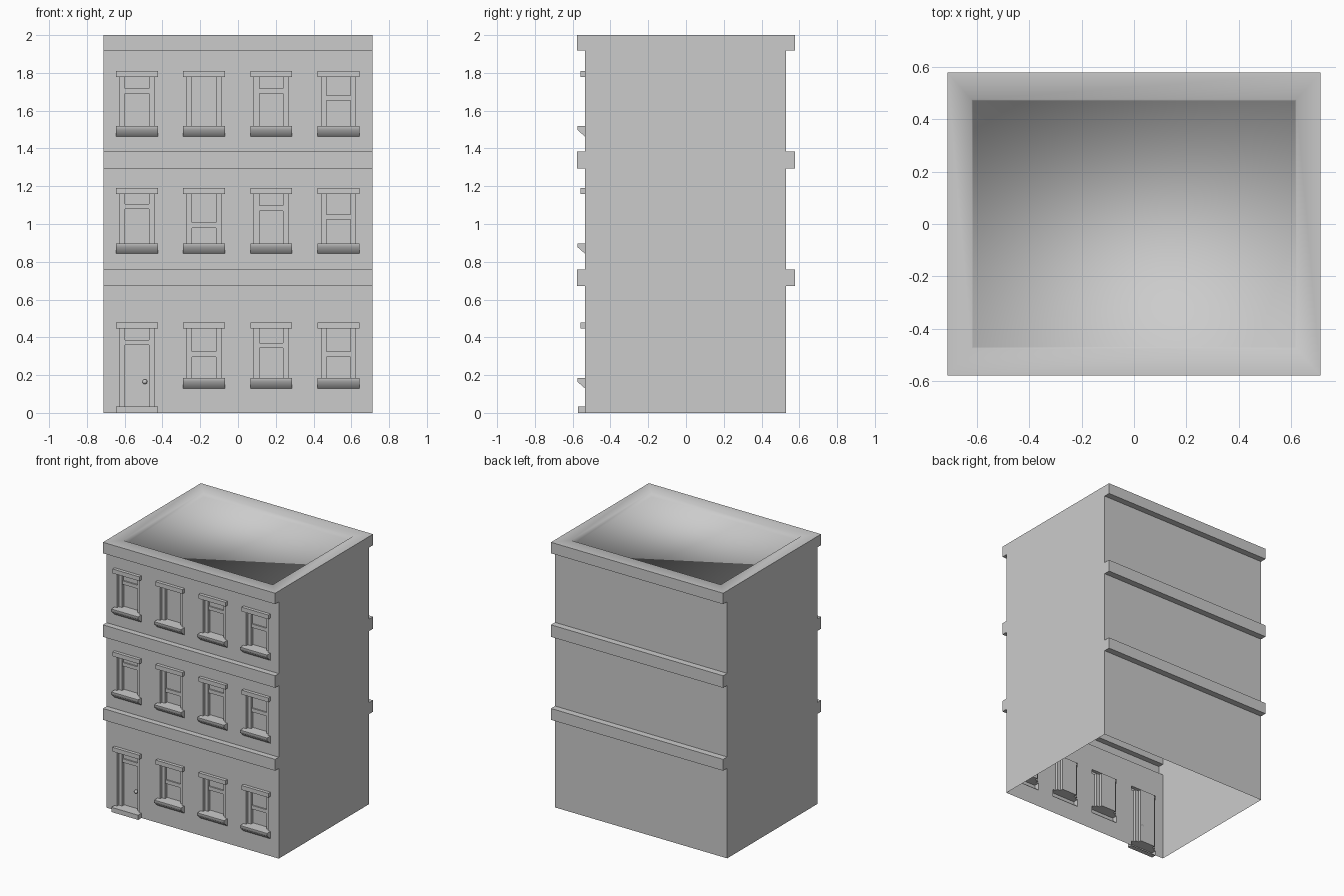
import bpy, bmesh, math

if "Cube" in bpy.data.objects:
    bpy.data.objects.remove(bpy.data.objects["Cube"])

HX, FRONT, BACK, BAND = 0.712, -0.535, 0.53, 0.578   # half width, wall planes, band reach
mat = bpy.data.materials.new("stone grey")
mat.diffuse_color = (0.6, 0.6, 0.6, 1)
mat.use_nodes = True
mat.node_tree.nodes["Principled BSDF"].inputs["Base Color"].default_value = mat.diffuse_color


def finish(name, bm, smooth=None):
    me = bpy.data.meshes.new(name)
    bm.to_mesh(me)
    bm.free()
    me.materials.append(mat)
    ob = bpy.data.objects.new(name, me)
    bpy.context.collection.objects.link(ob)
    if smooth:
        bpy.context.view_layer.objects.active = ob
        ob.select_set(True)
        bpy.ops.object.shade_smooth_by_angle(angle=math.radians(smooth))
        ob.select_set(False)
    return ob


def face(bm, pts):
    return bm.faces.new([bm.verts.new(p) for p in pts])


def front_rect(bm, x0, x1, z0, z1, y):
    face(bm, [(x0, y, z0), (x1, y, z0), (x1, y, z1), (x0, y, z1)])


def relief(bm, x0, x1, profile):
    """Hollow-backed moulding: a (y, z) profile running along x, from top to bottom."""
    a = [bm.verts.new((x0, y, z)) for y, z in profile]
    b = [bm.verts.new((x1, y, z)) for y, z in profile]
    for i in range(len(profile) - 1):
        bm.faces.new((a[i], a[i + 1], b[i + 1], b[i]))
    bm.faces.new(a[::-1])
    bm.faces.new(b)


def block(bm, x0, x1, z0, z1, y_out, y_in):
    relief(bm, x0, x1, [(y_in, z1), (y_out, z1), (y_out, z0), (y_in, z0)])


def reveal(bm, x0, x1, z0, z1, y0, y1):
    """Inward-facing sides of a recess."""
    c = [(x0, z0), (x1, z0), (x1, z1), (x0, z1)]
    for (xa, za), (xb, zb) in zip(c, c[1:] + c[:1]):
        face(bm, [(xa, y0, za), (xb, y0, zb), (xb, y1, zb), (xa, y1, za)])


# Storey layout
bands = [(0.673, 0.758), (1.293, 1.383), (1.918, 2.0)]
walls = [(0.0, 0.673), (0.758, 1.293), (1.383, 1.918)]
sills = [0.13, 0.843, 1.463]
columns = [-0.535 + 0.3555 * i for i in range(4)]
LINTEL, JAMB, PANE = 0.111, 0.09, 0.063
rails = [[0.36, 0.297, 0.344, 0.297], [1.08, 0.98, 1.07, 1.023], [1.69, None, 1.69, 1.653]]

# Shell: side walls, back wall and projecting bands, open underneath
bm = bmesh.new()


def outline(wall, out):
    pts = [(wall, 0.0)]
    for z0, z1 in bands:
        pts += [(wall, z0), (out, z0), (out, z1)]
        if z1 < 2:
            pts.append((wall, z1))
    return pts


front, back = outline(FRONT, -BAND), outline(BACK, BAND)
for x, flip in ((-HX, 1), (HX, -1)):
    ring = [(x, y, z) for y, z in front + back[::-1]]
    face(bm, ring[::flip])
for prof, flip, wall in ((front, 1, FRONT), (back, -1, None)):
    for (ya, za), (yb, zb) in zip(prof, prof[1:]):
        if ya == yb == wall:
            continue
        face(bm, [(-HX, ya, za), (HX, ya, za), (HX, yb, zb), (-HX, yb, zb)][::flip])
finish("building_shell", bm)

# Roof: flat rim around a shallow sunken deck, softly shaded
bm = bmesh.new()
loops = []
for hx, hy, z in ((HX, BAND, 2.0), (0.62, 0.475, 2.0), (0.615, 0.47, 1.965)):
    loops.append([bm.verts.new((sx * hx, sy * hy, z))
                  for sx, sy in ((-1, -1), (1, -1), (1, 1), (-1, 1))])
for lo, hi in zip(loops, loops[1:]):
    for i in range(4):
        j = (i + 1) % 4
        bm.faces.new((lo[i], lo[j], hi[j], hi[i]))
bm.faces.new(loops[-1])
for f in bm.faces:
    f.smooth = True
finish("roof", bm)

# Front wall, with openings left out
bm = bmesh.new()
for s, (z0, z1) in enumerate(walls):
    lo, hi = sills[s], sills[s] + 0.348
    xs = [-HX] + [c + d for c in columns for d in (-LINTEL, -JAMB, JAMB, LINTEL)] + [HX]
    zs = sorted({z0, lo, lo + 0.055, hi - 0.032, hi, z1, *([0.035] if s == 0 else [])})
    for xa, xb in zip(xs, xs[1:]):
        for za, zb in zip(zs, zs[1:]):
            x, z = (xa + xb) / 2, (za + zb) / 2
            col = min(range(4), key=lambda i: abs(columns[i] - x))
            d = abs(columns[col] - x)
            door = s == 0 and col == 0
            bottom, ledge = (0, 0.035) if door else (lo, lo + 0.055)
            trim = bottom < z < ledge or hi - 0.032 < z < hi
            if (trim and d < LINTEL) or (bottom < z < hi and d < JAMB):
                continue
            front_rect(bm, xa, xb, za, zb, FRONT)
finish("front_wall", bm)

# Openings: lintels, sills, stepped frames, panes and rails
lintels, ledges, frames, panes, bars = (bmesh.new() for _ in range(5))
Y_FRAME, Y_PANE = FRONT + 0.02, FRONT + 0.045
for s, lo in enumerate(sills):
    hi = lo + 0.348
    for i, c in enumerate(columns):
        door = s == 0 and i == 0
        z0, z1 = (0.035 if door else lo + 0.055), hi - 0.032
        block(lintels, c - LINTEL, c + LINTEL, z1, hi, FRONT - 0.024, FRONT)
        if not door:
            relief(ledges, c - LINTEL, c + LINTEL, [
                (FRONT, z0), (FRONT - 0.04, z0), (FRONT - 0.04, z0 - 0.02), (FRONT, lo)])
        reveal(frames, c - JAMB, c + JAMB, z0, z1, FRONT, Y_FRAME)
        for side in (-1, 1):
            xa, xb = sorted((c + side * PANE, c + side * JAMB))
            front_rect(frames, xa, xb, z0, z1, Y_FRAME)
        reveal(frames, c - PANE, c + PANE, z0, z1, Y_FRAME, Y_PANE)
        front_rect(panes, c - PANE, c + PANE, z0, z1, Y_PANE)
        r = rails[s][i]
        if r:
            block(bars, c - PANE, c + PANE, r, r + 0.027, Y_PANE - 0.02, Y_PANE)
            front_rect(panes, c - PANE, c + PANE, r + 0.027, z1, Y_PANE - 0.01)
finish("lintels", lintels)
finish("window_sills", ledges, 50)
finish("frames", frames)
finish("panes_and_door", panes)
finish("sash_rails", bars)

# Doorstep and knob
bm = bmesh.new()
block(bm, columns[0] - LINTEL, columns[0] + LINTEL, 0, 0.035, -0.573, FRONT)
finish("doorstep", bm)
bm = bmesh.new()
bmesh.ops.create_uvsphere(bm, u_segments=12, v_segments=8, radius=0.013)
bmesh.ops.translate(bm, verts=bm.verts, vec=(-0.493, Y_PANE - 0.01, 0.165))
finish("door_knob", bm, 60)
